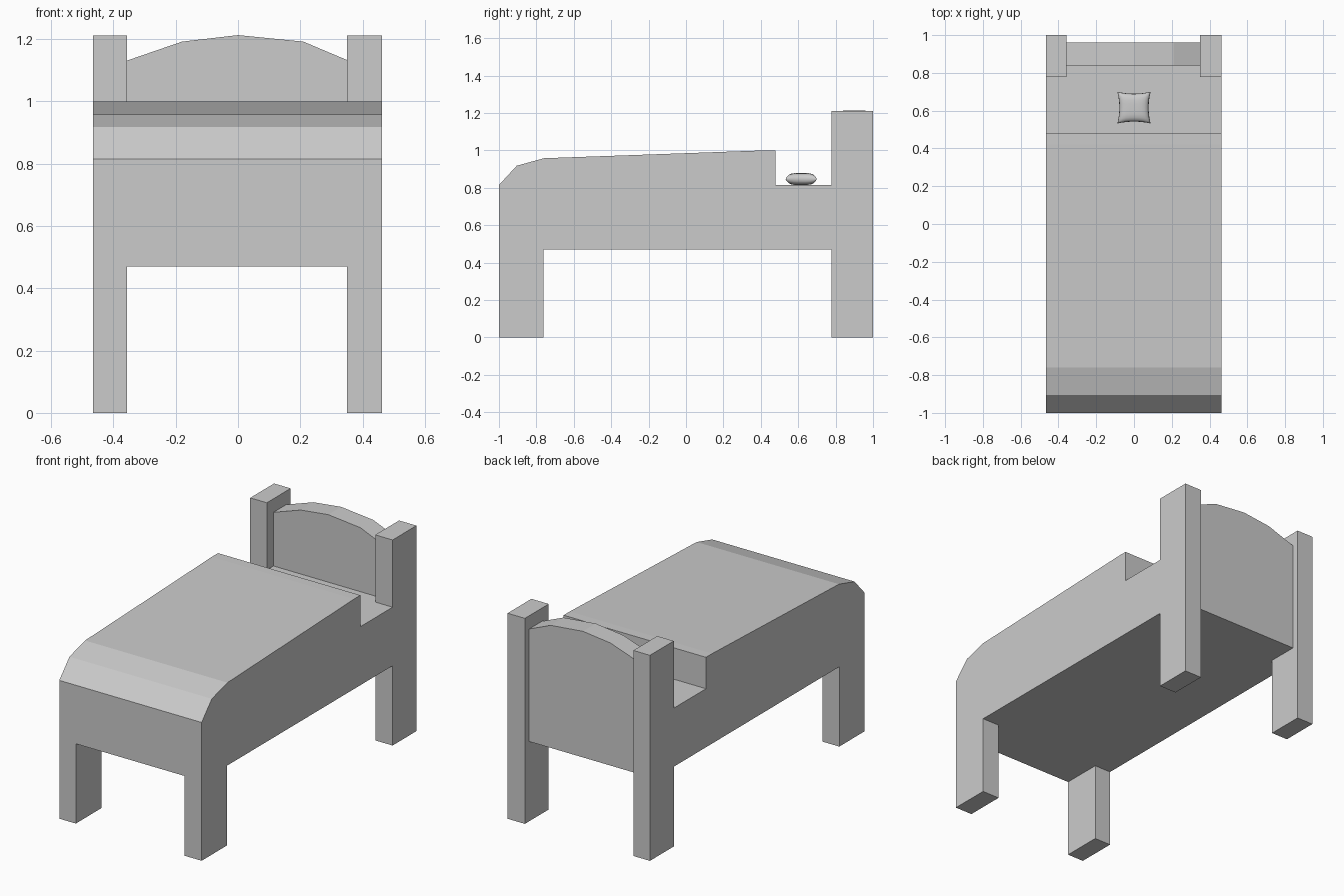
import bpy, bmesh, math
from mathutils import Vector

if "Cube" in bpy.data.objects:
    bpy.data.objects.remove(bpy.data.objects["Cube"])

X0, X1 = -0.465, 0.463      # outer sides
I0, I1 = -0.357, 0.350      # inner sides of legs and posts


def finish(name, bm):
    bmesh.ops.recalc_face_normals(bm, faces=bm.faces)
    me = bpy.data.meshes.new(name)
    bm.to_mesh(me)
    bm.free()
    ob = bpy.data.objects.new(name, me)
    bpy.context.collection.objects.link(ob)
    return ob


def prism(name, outline, offset):
    """Extrude a closed 3D outline along an offset vector."""
    bm = bmesh.new()
    face = bm.faces.new([bm.verts.new(p) for p in outline])
    res = bmesh.ops.extrude_face_region(bm, geom=[face], use_keep_orig=True)
    verts = [g for g in res["geom"] if isinstance(g, bmesh.types.BMVert)]
    bmesh.ops.translate(bm, verts=verts, vec=Vector(offset))
    return finish(name, bm)


def box(name, x0, x1, y0, y1, z0, z1):
    base = [(x0, y0, z0), (x1, y0, z0), (x1, y1, z0), (x0, y1, z0)]
    return prism(name, base, (0, 0, z1 - z0))


# Frame, mattress and blanket as one side profile
side = [(-1, 0.47), (-1, 0.815), (-0.905, 0.918), (-0.76, 0.958), (0.42, 1.0),
        (0.478, 1.0), (0.478, 0.815), (0.78, 0.815), (0.78, 0.47)]
prism("bed_body", [(X0, y, z) for y, z in side], (X1 - X0, 0, 0))

# Narrow end of the bed between the head posts
box("bed_head_end", I0, I1, 0.78, 0.84, 0.47, 0.815)

# Front legs and tall head posts
for label, a, b in (("left", X0, I0), ("right", I1, X1)):
    box("front_leg_" + label, a, b, -1, -0.763, 0, 0.47)
    box("head_post_" + label, a, b, 0.778, 1, 0, 1.211)

# Arched headboard
arch = [(I0, 0.47), (I0, 1.131), (-0.18, 1.192), (0, 1.213), (0.21, 1.192),
        (I1, 1.133), (I1, 0.47)]
prism("headboard", [(x, 0.84, z) for x, z in arch], (0, 0.12, 0))

# Pillow: puffed top and bottom grids with pinched-in sides
bm = bmesh.new()
n = 12
for sign in (1, -1):
    grid = []
    for i in range(n + 1):
        u = math.sin((2 * i / n - 1) * math.pi / 2)
        row = []
        for j in range(n + 1):
            v = math.sin((2 * j / n - 1) * math.pi / 2)
            puff = max(0.0, (1 - u ** 4) * (1 - v ** 4)) ** 0.4
            x = 0.088 * u * (1 - 0.12 * (1 - v * v))
            y = 0.084 * v * (1 - 0.12 * (1 - u * u))
            row.append(bm.verts.new((x, 0.616 + y, 0.847 + sign * 0.032 * puff)))
        grid.append(row)
    for i in range(n):
        for j in range(n):
            bm.faces.new((grid[i][j], grid[i + 1][j],
                          grid[i + 1][j + 1], grid[i][j + 1]))
bmesh.ops.remove_doubles(bm, verts=bm.verts, dist=1e-5)
pillow = finish("pillow", bm)
for p in pillow.data.polygons:
    p.use_smooth = True
